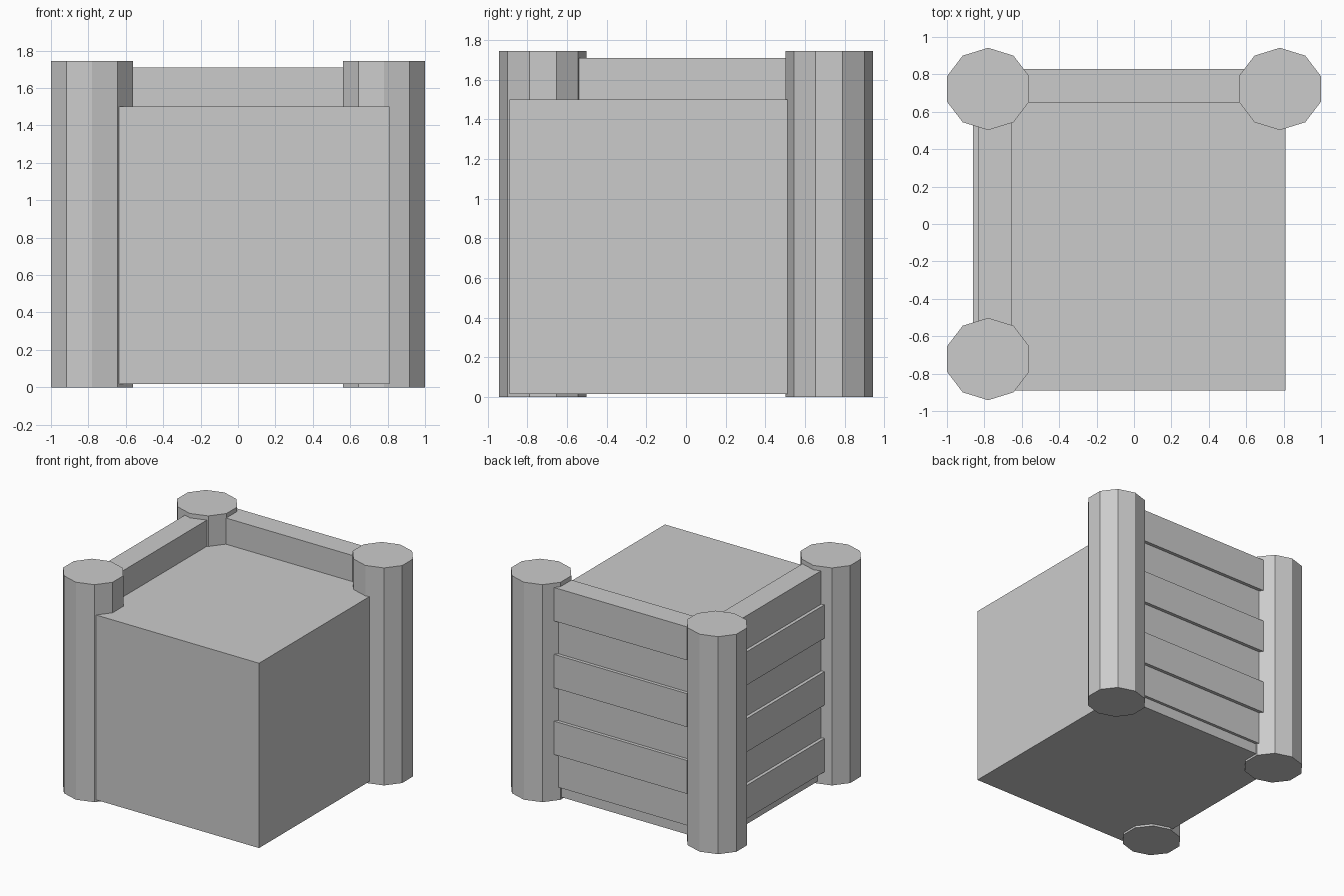
import bpy
import math

if "Cube" in bpy.data.objects:
    bpy.data.objects.remove(bpy.data.objects["Cube"])


def box(name, x0, x1, y0, y1, z0, z1):
    bpy.ops.mesh.primitive_cube_add(size=1, location=((x0 + x1) / 2, (y0 + y1) / 2, (z0 + z1) / 2))
    ob = bpy.context.object
    ob.name = name
    ob.scale = (x1 - x0, y1 - y0, z1 - z0)
    return ob


def post(name, x, y, height=1.745):
    bpy.ops.mesh.primitive_cylinder_add(vertices=10, radius=0.22, depth=height,
                                        location=(x, y, height / 2))
    ob = bpy.context.object
    ob.name = name
    ob.scale.x = 1.05  # slightly wider than deep
    return ob


PX, PY = 0.78, 0.722

# Ten-sided corner posts; the front right corner has none
post("post_back_left", -PX, PY)
post("post_back_right", PX, PY)
post("post_front_left", -PX, -PY)

# Solid earth fill held by the walls
box("fill_block", -0.81, 0.81, -0.89, 0.78, 0.017, 1.5)

# Six stacked planks per wall, alternately stepped in and out
TOP, STEP, THICK, OFFSET = 1.71, 0.268, 0.18, 0.027
for i in range(6):
    z1 = TOP - i * STEP
    z0 = z1 - STEP
    back = 0.83 - OFFSET * (i % 2)
    left = -0.835 - OFFSET * (i % 2)
    box(f"back_plank_{i + 1}", -PX, PX, back - THICK, back, z0, z1)
    box(f"left_plank_{i + 1}", left, left + THICK, -PY, PY, z0, z1)
